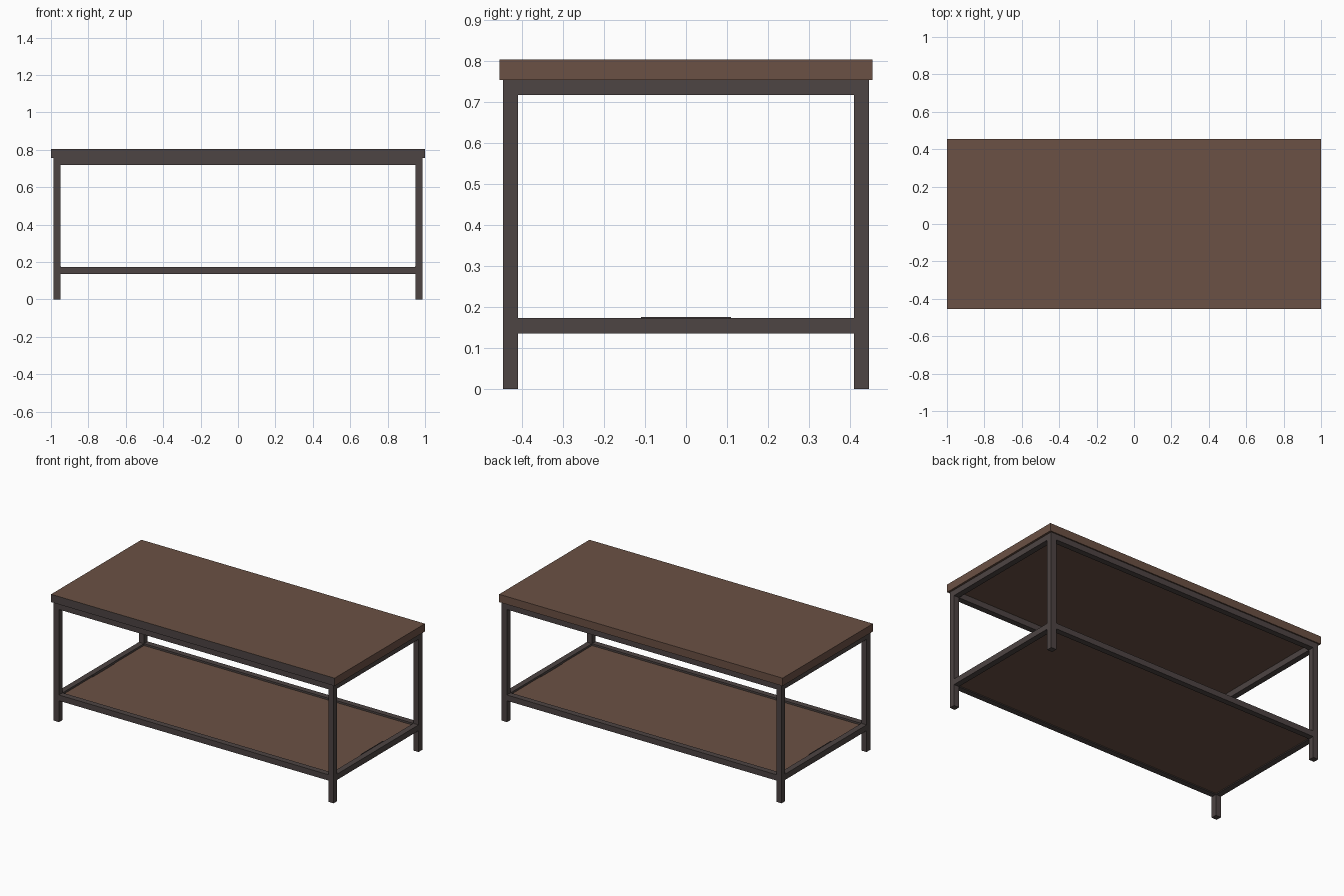
import bpy

cube = bpy.data.objects.get("Cube")
if cube:
    bpy.data.objects.remove(cube, do_unlink=True)


def material(name, rgb):
    m = bpy.data.materials.new(name)
    m.use_nodes = True
    m.diffuse_color = (*rgb, 1)
    bsdf = m.node_tree.nodes["Principled BSDF"]
    bsdf.inputs["Base Color"].default_value = (*rgb, 1)
    bsdf.inputs["Roughness"].default_value = 0.7
    return m


wood = material("brown wood", (0.147, 0.082, 0.058))
metal = material("dark grey metal", (0.075, 0.058, 0.056))


def box(name, low, high, mat):
    """Axis-aligned box between two corners."""
    centre = [(a + b) / 2 for a, b in zip(low, high)]
    bpy.ops.mesh.primitive_cube_add(size=1, location=centre)
    ob = bpy.context.object
    ob.name = name
    ob.scale = [b - a for a, b in zip(low, high)]
    bpy.ops.object.transform_apply(location=False, rotation=False, scale=True)
    ob.data.materials.append(mat)
    return ob


# Outer frame size, bar width and heights
X, Y, BAR = 0.987, 0.447, 0.037
TOP_LOW, TOP_HIGH = 0.755, 0.805
IX, IY = X - BAR, Y - BAR

# Table top, with a dark front edge
top = box("table_top", (-1, -0.455, TOP_LOW), (1, 0.455, TOP_HIGH), wood)
top.data.materials.append(metal)
for face in top.data.polygons:
    if face.normal.y < -0.5:
        face.material_index = 1

# Four legs
for sx, side in ((-1, "right"), (1, "left")):
    for sy, end in ((-1, "front"), (1, "back")):
        cx, cy = sx * (X - BAR / 2), sy * (Y - BAR / 2)
        box(f"{end}_{side}_leg", (cx - BAR / 2, cy - BAR / 2, 0),
            (cx + BAR / 2, cy + BAR / 2, TOP_LOW), metal)

# Upper and lower rails between the legs
for level, z in (("upper", TOP_LOW - BAR), ("lower", 0.136)):
    for s, end, side in ((-1, "front", "right"), (1, "back", "left")):
        cy, cx = s * (Y - BAR / 2), s * (X - BAR / 2)
        box(f"{level}_{end}_rail", (-IX, cy - BAR / 2, z),
            (IX, cy + BAR / 2, z + BAR), metal)
        box(f"{level}_{side}_rail", (cx - BAR / 2, -IY, z),
            (cx + BAR / 2, IY, z + BAR), metal)

# Shelf set down inside the lower rails
box("shelf", (-IX, -IY, 0.142), (IX, IY, 0.161), wood)

# Thin raised plates at the shelf ends
for s, side in ((-1, "right"), (1, "left")):
    x = sorted((s * (IX - 0.004), s * IX))
    box(f"{side}_shelf_plate", (x[0], -0.11, 0.161), (x[1], 0.11, 0.176), metal)
